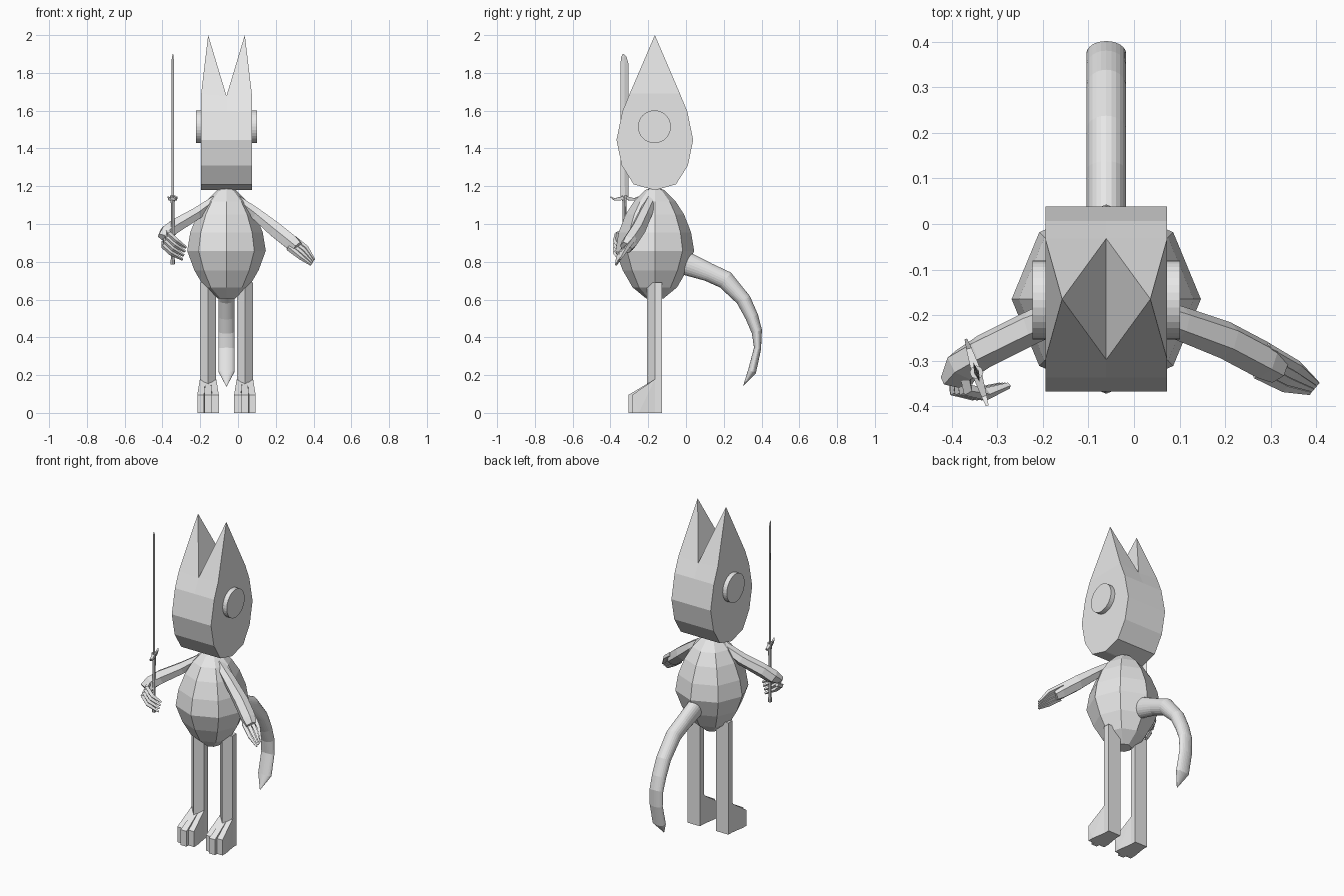
import bpy, bmesh, math
from mathutils import Vector

if "Cube" in bpy.data.objects:
    bpy.data.objects.remove(bpy.data.objects["Cube"])

CX, CY = -0.061, -0.165          # body axis

grey = bpy.data.materials.new("plain_grey")
grey.diffuse_color = (0.8, 0.8, 0.8, 1)
grey.use_nodes = True
grey.node_tree.nodes["Principled BSDF"].inputs["Base Color"].default_value = grey.diffuse_color


def finish(name, bm):
    bmesh.ops.remove_doubles(bm, verts=bm.verts, dist=0.0003)
    bmesh.ops.recalc_face_normals(bm, faces=bm.faces)
    me = bpy.data.meshes.new(name)
    bm.to_mesh(me)
    bm.free()
    me.materials.append(grey)
    ob = bpy.data.objects.new(name, me)
    bpy.context.collection.objects.link(ob)
    return ob


def add_loft(bm, rings):
    """Skin closed rings of equal size and cap both ends."""
    vs = [[bm.verts.new(p) for p in r] for r in rings]
    n = len(rings[0])
    for a, b in zip(vs, vs[1:]):
        for i in range(n):
            j = (i + 1) % n
            bm.faces.new((a[i], a[j], b[j], b[i]))
    bm.faces.new(vs[0])
    bm.faces.new(vs[-1])


def loft(name, rings):
    bm = bmesh.new()
    add_loft(bm, rings)
    return finish(name, bm)


def circle(n, c, u, v):
    c, u, v = Vector(c), Vector(u), Vector(v)
    return [c + u * math.cos(2 * math.pi * i / n) + v * math.sin(2 * math.pi * i / n)
            for i in range(n)]


def tube_rings(path, n, side):
    """Rings round a path of (x, y, z, radius_side, radius_other)."""
    pts = [Vector(p[:3]) for p in path]
    out = []
    for i, p in enumerate(path):
        t = (pts[min(i + 1, len(pts) - 1)] - pts[max(i - 1, 0)]).normalized()
        u = Vector(side)
        u = (u - t * u.dot(t)).normalized()
        out.append(circle(n, pts[i], u * p[3], t.cross(u) * p[4]))
    return out


def hull(bm, pts):
    vs = [bm.verts.new(p) for p in pts]
    bmesh.ops.convex_hull(bm, input=vs)


# Head: flat-sided slab whose top is two four-sided ear pyramids
bm = bmesh.new()
H = 0.134
levels = [(0.004, 1.18), (0.112, 1.21), (0.175, 1.31), (0.203, 1.445), (0.172, 1.595), (0.133, 1.69)]
grid = [[[bm.verts.new((CX + x, CY + s * w, z - (0.012 if x == 0 and z > 1.65 else 0)))
          for x in (-H, 0, H)] for s in (-1, 1)] for w, z in levels]
for a, b in zip(grid, grid[1:]):
    for s in (0, 1):
        for k in (0, 1):
            bm.faces.new((a[s][k], a[s][k + 1], b[s][k + 1], b[s][k]))
    for k in (0, 2):
        bm.faces.new((a[0][k], a[1][k], b[1][k], b[0][k]))
bm.faces.new(grid[0][0] + grid[0][1][::-1])
top = grid[-1]
for k, x in ((0, -0.097), (1, 0.097)):
    tip = bm.verts.new((CX + x, CY, 2.0))
    quad = [top[0][k], top[0][k + 1], top[1][k + 1], top[1][k]]
    for i in range(4):
        bm.faces.new((quad[i], quad[(i + 1) % 4], tip))
finish("head", bm)

# Round discs on the sides of the head
for s, name in ((-1, "right_eye_disc"), (1, "left_eye_disc")):
    loft(name, [circle(32, (CX + s * d, CY - 0.002, 1.515), (0, 0.087, 0), (0, 0, 0.087))
                for d in (0.13, 0.162)])

# Eight-sided pear body
loft("body", [circle(8, (CX, CY, z), (r, 0, 0), (0, r, 0)) for r, z in
              ((0.045, 0.605), (0.118, 0.665), (0.17, 0.755), (0.208, 0.858), (0.192, 0.955),
               (0.155, 1.05), (0.11, 1.12), (0.05, 1.18), (0.02, 1.19))])

# Tail: rings spanned between an upper and a lower (y, z) point
rings = []
for (y1, z1), (y2, z2) in (((0.0, 0.86), (-0.01, 0.73)), ((0.138, 0.79), (0.10, 0.70)),
                           ((0.238, 0.743), (0.18, 0.664)), ((0.339, 0.617), (0.27, 0.58)),
                           ((0.381, 0.52), (0.317, 0.495)), ((0.402, 0.44), (0.349, 0.42)),
                           ((0.397, 0.335), (0.36, 0.345)), ((0.37, 0.21), (0.328, 0.225))):
    rings.append(circle(24, (CX, (y1 + y2) / 2, (z1 + z2) / 2), (0.043, 0, 0),
                        (0, (y1 - y2) / 2, (z1 - z2) / 2)))
rings.append(circle(24, (CX, 0.302, 0.14), (0.001, 0, 0), (0, 0.001, 0.001)))
loft("tail", rings)

# Legs with a ridge down the front, and three-toed feet
for s, side in ((-1, "right"), (1, "left")):
    lx = CX + s * 0.0975
    section = [(-0.043, -0.127), (0.043, -0.127), (0.043, -0.165), (0, -0.206), (-0.043, -0.165)]
    loft(side + "_leg", [[(lx + x, y, z) for x, y in section] for z in (0.14, 0.69)])
    bm = bmesh.new()
    hull(bm, [(lx + x, y, z) for x in (-0.043, 0.043) for y in (-0.127, -0.17) for z in (0, 0.178)])
    for off, back, w, front in ((-0.039, -0.029, 0.018, -0.285), (0, 0, 0.02, -0.305),
                                (0.039, 0.029, 0.018, -0.285)):
        hull(bm, [(lx + back + q * 0.0145, -0.165, z) for q in (-1, 1) for z in (0, 0.178)] +
                 [(lx + off + q * w, front, z) for q in (-1, 1) for z in (0, 0.095)] +
                 [(lx + off + q * w, -0.25, 0) for q in (-1, 1)])
    finish(side + "_foot", bm)

# Left arm hanging outward
loft("left_arm", tube_rings(((-0.05, -0.165, 1.165, 0.03, 0.02), (0.1, -0.218, 1.05, 0.038, 0.036),
                             (0.2, -0.255, 0.968, 0.042, 0.045), (0.285, -0.3, 0.9, 0.042, 0.045),
                             (0.315, -0.318, 0.875, 0.034, 0.036)), 6, (0, 1, 0)))
# Left fingers fanned across the hand
bm = bmesh.new()
for i in range(4):
    f = (i - 1.5) / 1.5
    add_loft(bm, tube_rings(((0.28 + 0.012 * f, -0.3 + 0.026 * f, 0.9 + 0.024 * f, 0.014, 0.017),
                             (0.345 + 0.015 * f, -0.335 + 0.022 * f, 0.85 + 0.024 * f, 0.013, 0.014),
                             (0.395 + 0.008 * f, -0.36 + 0.01 * f, 0.798 + 0.014 * f, 0.006, 0.006)),
                            4, (0, 1, 0)))
finish("left_fingers", bm)

# Right arm reaching forward to the sword
loft("right_arm", tube_rings(((-0.07, -0.165, 1.165, 0.03, 0.02), (-0.22, -0.225, 1.055, 0.038, 0.036),
                              (-0.33, -0.28, 0.99, 0.038, 0.042), (-0.375, -0.31, 0.955, 0.04, 0.042),
                              (-0.39, -0.345, 0.925, 0.022, 0.04)), 6, (0, 1, 0)))
# Right fingers wrapped round the grip
bm = bmesh.new()
for i in range(4):
    dx, dz = -0.01 * i, -0.021 * i
    add_loft(bm, tube_rings(((-0.372 + dx * 0.7, -0.325, 0.965 + dz, 0.014, 0.014),
                             (-0.366 + dx, -0.365, 0.948 + dz, 0.014, 0.014),
                             (-0.325 + dx, -0.374, 0.91 + dz, 0.014, 0.014),
                             (-0.275 + dx * 0.6, -0.355, 0.875 + dz, 0.007, 0.007)),
                            4, (0.5, 0, 0.85)))
finish("right_fingers", bm)

# Sword: grip, pommel, curved guard and thin pointed blade
SX, SY = -0.346, -0.326
d = Vector((0.305, -0.952, 0))       # direction across the blade
n = Vector((0.952, 0.305, 0))


def sword_point(a, b, z):
    return Vector((SX, SY, z)) + d * a + n * b


loft("sword_grip", [circle(8, (SX, SY, z), (r, 0, 0), (0, r, 0)) for z, r in
                    ((0.785, 0.011), (0.81, 0.012), (0.815, 0.009), (1.11, 0.01), (1.15, 0.015))])
loft("sword_guard", [[sword_point(a, b, z + dz) for b, dz in ((-w, -w), (w, -w), (w, w), (-w, w))]
                     for a, z, w in ((-0.077, 1.143, 0.003), (-0.055, 1.13, 0.006), (0, 1.138, 0.011),
                                     (0.055, 1.13, 0.006), (0.077, 1.143, 0.003))])
loft("sword_blade", [[sword_point(m - w, 0, z), sword_point(m, t, z), sword_point(m + w, 0, z),
                      sword_point(m, -t, z)]
                     for m, w, t, z in ((0, 0.022, 0.006, 1.14), (0, 0.022, 0.004, 1.5),
                                        (0, 0.022, 0.002, 1.85), (0.003, 0.015, 0.002, 1.885),
                                        (0.006, 0.003, 0.001, 1.9))])
